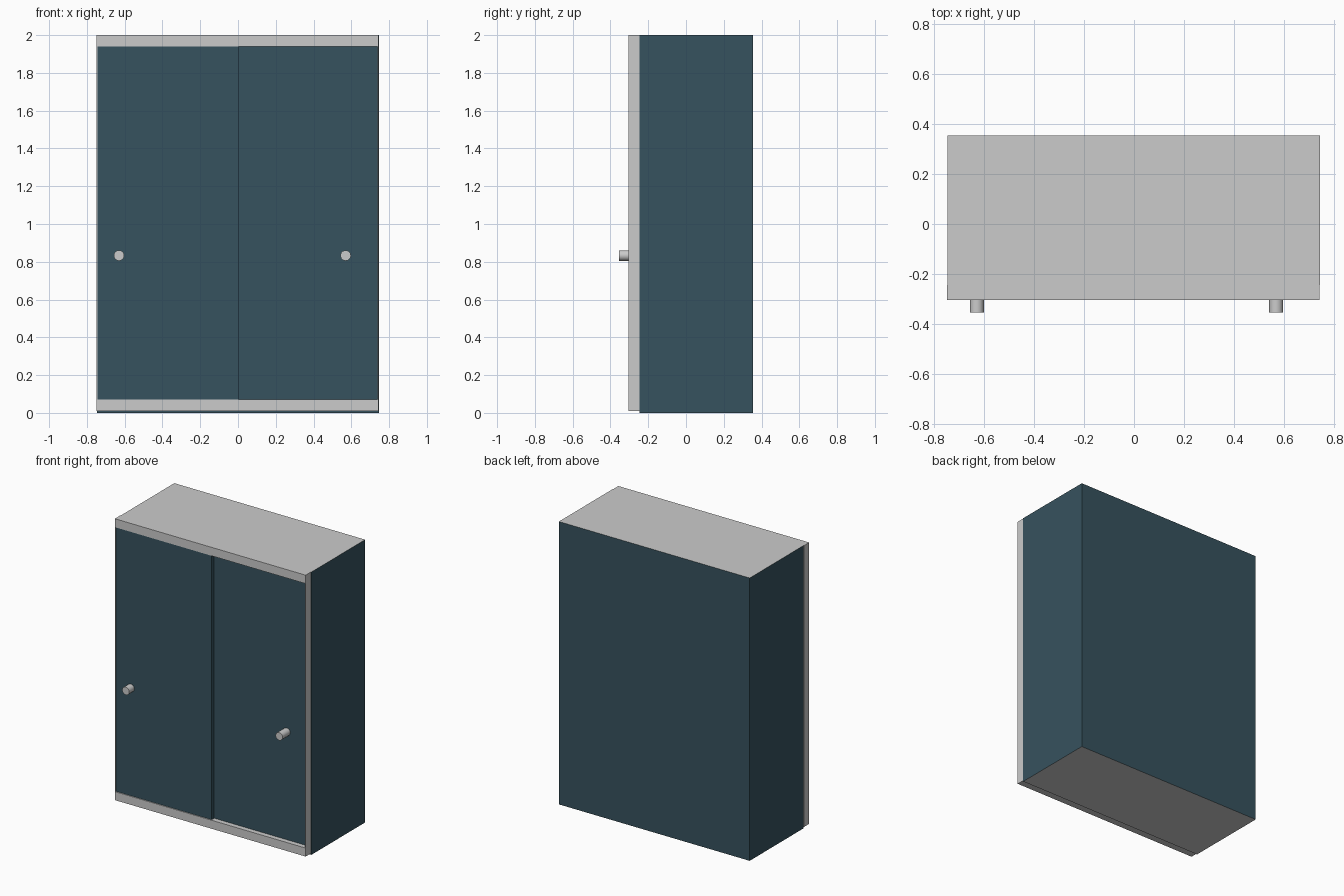
import bpy, bmesh, math
from mathutils import Matrix

if "Cube" in bpy.data.objects:
    bpy.data.objects.remove(bpy.data.objects["Cube"])


def material(name, rgb):
    m = bpy.data.materials.new(name)
    m.diffuse_color = (*rgb, 1.0)
    m.use_nodes = True
    m.node_tree.nodes["Principled BSDF"].inputs["Base Color"].default_value = m.diffuse_color
    return m


TEAL = material("dark teal", (0.037, 0.085, 0.112))
GREY = material("light grey", (0.6, 0.6, 0.6))


def finish(name, bm, mats):
    mesh = bpy.data.meshes.new(name)
    bm.to_mesh(mesh)
    bm.free()
    for m in mats:
        mesh.materials.append(m)
    obj = bpy.data.objects.new(name, mesh)
    bpy.context.collection.objects.link(obj)
    return obj


def box_bm(bm, x, y, z):
    size = Matrix.Diagonal((x[1] - x[0], y[1] - y[0], z[1] - z[0], 1))
    mid = Matrix.Translation([(a + b) / 2 for a, b in (x, y, z)])
    bmesh.ops.create_cube(bm, size=1, matrix=mid @ size)


def box(name, x, y, z, mats):
    bm = bmesh.new()
    box_bm(bm, x, y, z)
    return finish(name, bm, mats)


# Cabinet body: teal walls, grey top and bottom
body = box("cabinet_body", (-0.747, 0.746), (-0.245, 0.355), (0, 2), [TEAL, GREY])
for p in body.data.polygons:
    p.material_index = 1 if abs(p.normal.z) > 0.5 else 0

# Front frame: rails and thin side stiles
FY = (-0.305, -0.245)
box("top_rail", (-0.75, 0.743), FY, (1.94, 2.0), [GREY])
box("bottom_rail", (-0.75, 0.743), FY, (0.01, 0.07), [GREY])
box("left_stile", (-0.75, -0.745), FY, (0.07, 1.94), [GREY])
box("right_stile", (0.738, 0.743), FY, (0.07, 1.94), [GREY])

# Sliding doors on two tracks, left one in front
DOORS = (("left", -0.745, 0.003, -0.298, -0.63), ("right", -0.003, 0.738, -0.27, 0.57))
for side, x0, x1, front, knob_x in DOORS:
    box(side + "_sliding_door", (x0, x1), (front, front + 0.025), (0.07, 1.94), [TEAL])

    # Round knob
    bm = bmesh.new()
    tip = -0.355
    place = Matrix.Translation((knob_x, (tip + front) / 2, 0.833))
    bmesh.ops.create_cone(bm, cap_ends=True, segments=12, radius1=0.028, radius2=0.028,
                          depth=front - tip,
                          matrix=place @ Matrix.Rotation(math.pi / 2, 4, 'X'))
    knob = finish(side + "_knob", bm, [GREY])
    bpy.ops.object.select_all(action='DESELECT')
    knob.select_set(True)
    bpy.context.view_layer.objects.active = knob
    bpy.ops.object.shade_smooth_by_angle(angle=math.radians(40))
